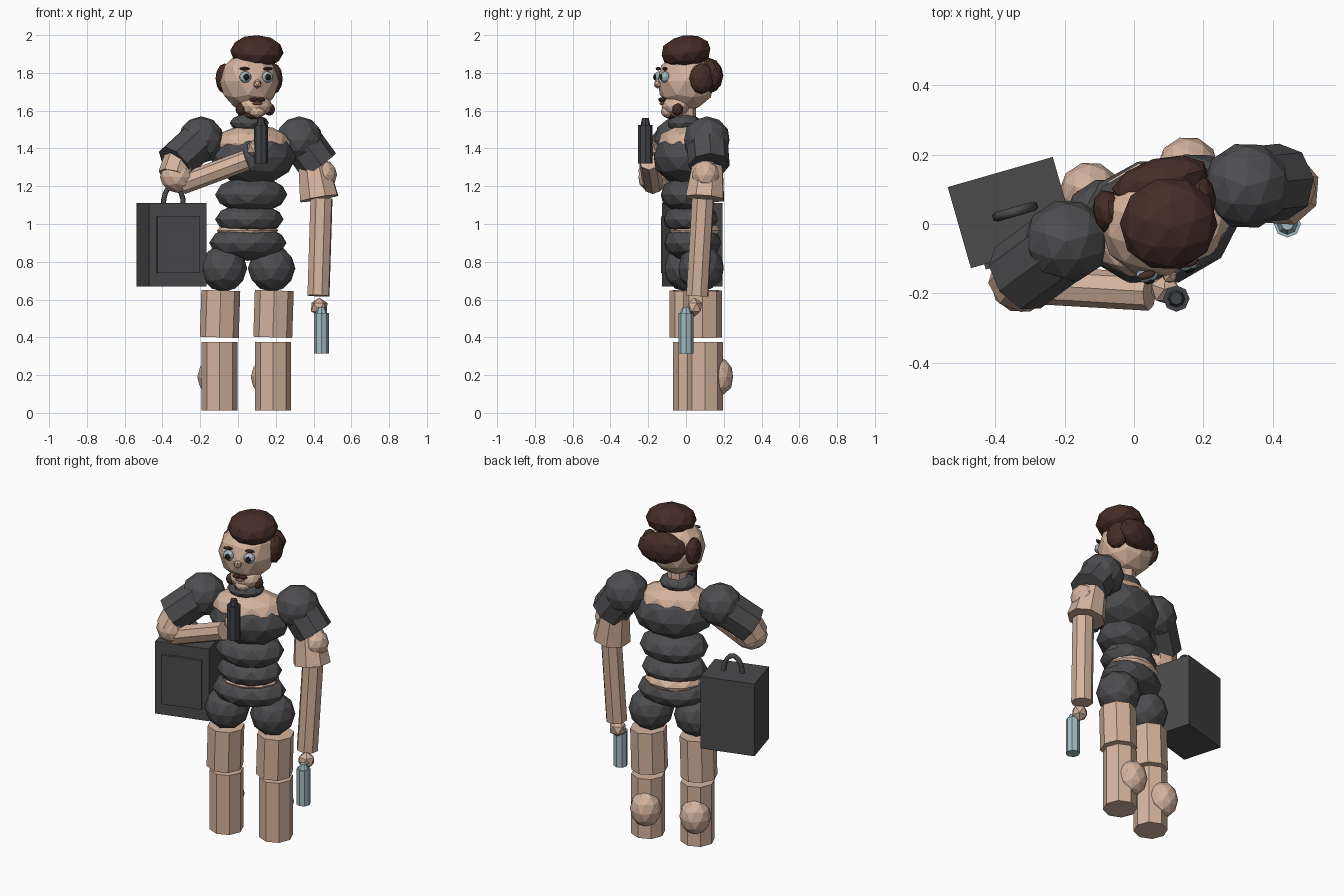
import bpy, bmesh, math
from mathutils import Vector, Matrix

if "Cube" in bpy.data.objects:
    bpy.data.objects.remove(bpy.data.objects["Cube"])

TURN = math.radians(16)          # the whole figure faces slightly to one side


def colour(name, r, g, b):
    m = bpy.data.materials.new(name)
    m.diffuse_color = (r, g, b, 1)
    m.use_nodes = True
    m.node_tree.nodes["Principled BSDF"].inputs["Base Color"].default_value = m.diffuse_color
    return m


SKIN = colour("skin", 0.66, 0.45, 0.34)
CLOTH = colour("charcoal_cloth", 0.075, 0.075, 0.08)
CASE = colour("case_grey", 0.07, 0.07, 0.073)
HAIR = colour("dark_brown_hair", 0.06, 0.026, 0.02)
STEEL = colour("dark_steel", 0.052, 0.055, 0.062)
GLASS = colour("pale_blue", 0.36, 0.49, 0.54)
BLACK = colour("near_black", 0.015, 0.013, 0.012)
LIP = colour("lip", 0.32, 0.13, 0.10)


def finish(bm, name, mat, matrix):
    me = bpy.data.meshes.new(name)
    bm.to_mesh(me)
    bm.free()
    me.materials.append(mat)
    ob = bpy.data.objects.new(name, me)
    ob.matrix_world = matrix
    bpy.context.collection.objects.link(ob)
    return ob


def ball(name, mat, centre, radii, detail=2, turn=TURN, tilt=0.0):
    """Faceted ellipsoid turned with the body, optionally tipped forward."""
    bm = bmesh.new()
    bmesh.ops.create_icosphere(bm, subdivisions=detail, radius=1)
    bmesh.ops.scale(bm, vec=radii, verts=bm.verts)
    m = Matrix.Translation(centre) @ Matrix.Rotation(turn, 4, 'Z') @ Matrix.Rotation(tilt, 4, 'X')
    return finish(bm, name, mat, m)


def limb(name, mat, a, b, r1, r2=None, sides=8):
    """Faceted cylinder or cone from point a to point b."""
    a, b = Vector(a), Vector(b)
    bm = bmesh.new()
    bmesh.ops.create_cone(bm, cap_ends=True, segments=sides, radius1=r1,
                          radius2=r1 if r2 is None else r2, depth=(b - a).length)
    q = (b - a).to_track_quat('Z', 'Y').to_matrix().to_4x4()
    return finish(bm, name, mat, Matrix.Translation((a + b) / 2) @ q)


def box(name, mat, centre, size):
    bm = bmesh.new()
    bmesh.ops.create_cube(bm, size=1)
    bmesh.ops.scale(bm, vec=size, verts=bm.verts)
    return finish(bm, name, mat, Matrix.Translation(centre) @ Matrix.Rotation(TURN, 4, 'Z'))


def local(origin, side, front, z):
    """Point measured sideways and forwards from an origin in the turned frame."""
    c, s = math.cos(TURN), math.sin(TURN)
    return (origin[0] + side * c + front * s, origin[1] + side * s - front * c, z)


# Torso: stacked garment rolls over a skin core
ball("chest", CLOTH, (0.08, 0.005, 1.355), (0.232, 0.18, 0.15))
ball("shoulder_yoke", SKIN, (0.075, 0.0, 1.425), (0.215, 0.15, 0.10))
ball("ribs", CLOTH, (0.07, 0.015, 1.155), (0.195, 0.15, 0.10))
ball("waist", CLOTH, (0.06, 0.025, 1.025), (0.185, 0.145, 0.085))
ball("waist_skin", SKIN, (0.05, 0.045, 0.965), (0.165, 0.135, 0.06))
ball("hips", CLOTH, (0.052, 0.035, 0.90), (0.21, 0.15, 0.095))
ball("collar", CLOTH, (0.06, -0.01, 1.535), (0.105, 0.09, 0.05))
limb("neck", SKIN, (0.06, -0.005, 1.48), (0.06, -0.005, 1.66), 0.058)

# Legs
for side, x, y in (("right", -0.095, 0.015), ("left", 0.188, 0.088)):
    ball(side + "_buttock", CLOTH, (x + (0.018 if x < 0 else -0.01), y - 0.008, 0.765),
         (0.126, 0.125, 0.125))
    limb(side + "_thigh", SKIN, (x - 0.004, y, 0.40), (x + 0.004, y, 0.648), 0.103)
    limb(side + "_shin", SKIN, (x - 0.002, y + 0.012, 0.012), (x - 0.002, y + 0.012, 0.375), 0.095)
    ball(side + "_calf", SKIN, local((x, y), -0.01, -0.085, 0.19), (0.088, 0.085, 0.105))

# Left arm hanging down
ball("left_shoulder", CLOTH, (0.325, 0.11, 1.445), (0.128, 0.125, 0.125))
limb("left_sleeve", CLOTH, (0.335, 0.112, 1.44), (0.43, 0.122, 1.31), 0.11)
limb("left_upper_arm", SKIN, (0.40, 0.115, 1.31), (0.43, 0.10, 1.135), 0.085, 0.108)
ball("left_elbow", SKIN, (0.45, 0.105, 1.26), (0.075, 0.075, 0.08))
limb("left_forearm", SKIN, (0.442, 0.09, 1.135), (0.426, 0.06, 0.62), 0.061)
ball("left_hand", SKIN, (0.43, 0.045, 0.56), (0.05, 0.045, 0.05), 1)
limb("flask", GLASS, (0.442, 0.0, 0.315), (0.442, 0.0, 0.53), 0.039)
limb("flask_neck", GLASS, (0.442, 0.0, 0.53), (0.442, 0.0, 0.56), 0.03, 0.018)

# Right arm folded across the chest
ball("right_shoulder", CLOTH, (-0.195, -0.05, 1.445), (0.125, 0.12, 0.125))
limb("right_sleeve", CLOTH, (-0.20, -0.055, 1.445), (-0.335, -0.155, 1.32), 0.11)
limb("right_upper_arm", SKIN, (-0.30, -0.13, 1.35), (-0.335, -0.17, 1.25), 0.09)
ball("right_elbow", SKIN, (-0.322, -0.17, 1.25), (0.092, 0.085, 0.085))
limb("right_forearm", SKIN, (-0.30, -0.175, 1.21), (0.045, -0.195, 1.338), 0.055)
ball("right_hand", SKIN, (0.088, -0.188, 1.40), (0.045, 0.045, 0.05), 1)
limb("dark_canister", STEEL, (0.122, -0.215, 1.32), (0.122, -0.215, 1.525), 0.038)
limb("canister_cap", STEEL, (0.122, -0.215, 1.525), (0.122, -0.215, 1.56), 0.025, 0.018)

# Case with a raised front panel and arched handle
HUB = (-0.352, 0.033)
box("case", CASE, (*HUB, 0.89), (0.315, 0.243, 0.44))
box("case_panel", CASE, local(HUB, 0.0, 0.127, 0.89), (0.235, 0.02, 0.30))
steps = 10
arc = [local(HUB, 0.01 - 0.055 * math.cos(math.pi * i / steps), 0.0,
             1.10 + 0.105 * math.sin(math.pi * i / steps)) for i in range(steps + 1)]
curve = bpy.data.curves.new("case_handle", 'CURVE')
curve.dimensions = '3D'
curve.bevel_depth = 0.014
curve.bevel_resolution = 1
spline = curve.splines.new('POLY')
spline.points.add(steps)
for p, co in zip(spline.points, arc):
    p.co = (*co, 1)
curve.materials.append(CASE)
bpy.context.collection.objects.link(bpy.data.objects.new("case_handle", curve))

# Head and hair
HEAD = (0.06, 0.0)
ball("head", SKIN, (*HEAD, 1.755), (0.158, 0.155, 0.16))
ball("jaw", SKIN, local(HEAD, 0.015, 0.062, 1.625), (0.092, 0.075, 0.06))
ball("top_hair", HAIR, (0.10, 0.0, 1.912), (0.142, 0.135, 0.088), tilt=math.radians(8))
ball("back_hair", HAIR, (0.075, 0.12, 1.785), (0.145, 0.07, 0.095))
ball("right_side_hair", HAIR, (-0.072, 0.032, 1.77), (0.045, 0.068, 0.08))
ball("left_side_hair", HAIR, (0.19, 0.083, 1.77), (0.045, 0.068, 0.082))

# Face
for side, s in (("right", -1), ("left", 1)):
    ball(side + "_eye", GLASS, local(HEAD, s * 0.06, 0.132, 1.778), (0.033, 0.026, 0.031))
    ball(side + "_pupil", BLACK, local(HEAD, s * 0.06, 0.152, 1.778), (0.017, 0.011, 0.018))
    ball(side + "_eyebrow", HAIR, local(HEAD, s * 0.064, 0.135, 1.822), (0.028, 0.012, 0.009))
    ball(side + "_moustache", HAIR, local(HEAD, 0.005 + s * 0.018, 0.134, 1.658), (0.026, 0.014, 0.012))
    ball(side + "_beard", HAIR, local(HEAD, 0.012 + s * 0.078, 0.072, 1.607), (0.03, 0.03, 0.034))
ball("chin_beard", HAIR, local(HEAD, 0.0, 0.085, 1.575), (0.045, 0.03, 0.02))
ball("chin", SKIN, local(HEAD, 0.012, 0.105, 1.595), (0.045, 0.035, 0.032))
ball("nose", SKIN, local(HEAD, 0.0, 0.155, 1.742), (0.023, 0.023, 0.026), 1)
ball("mouth", LIP, local(HEAD, 0.006, 0.135, 1.638), (0.028, 0.01, 0.008))
